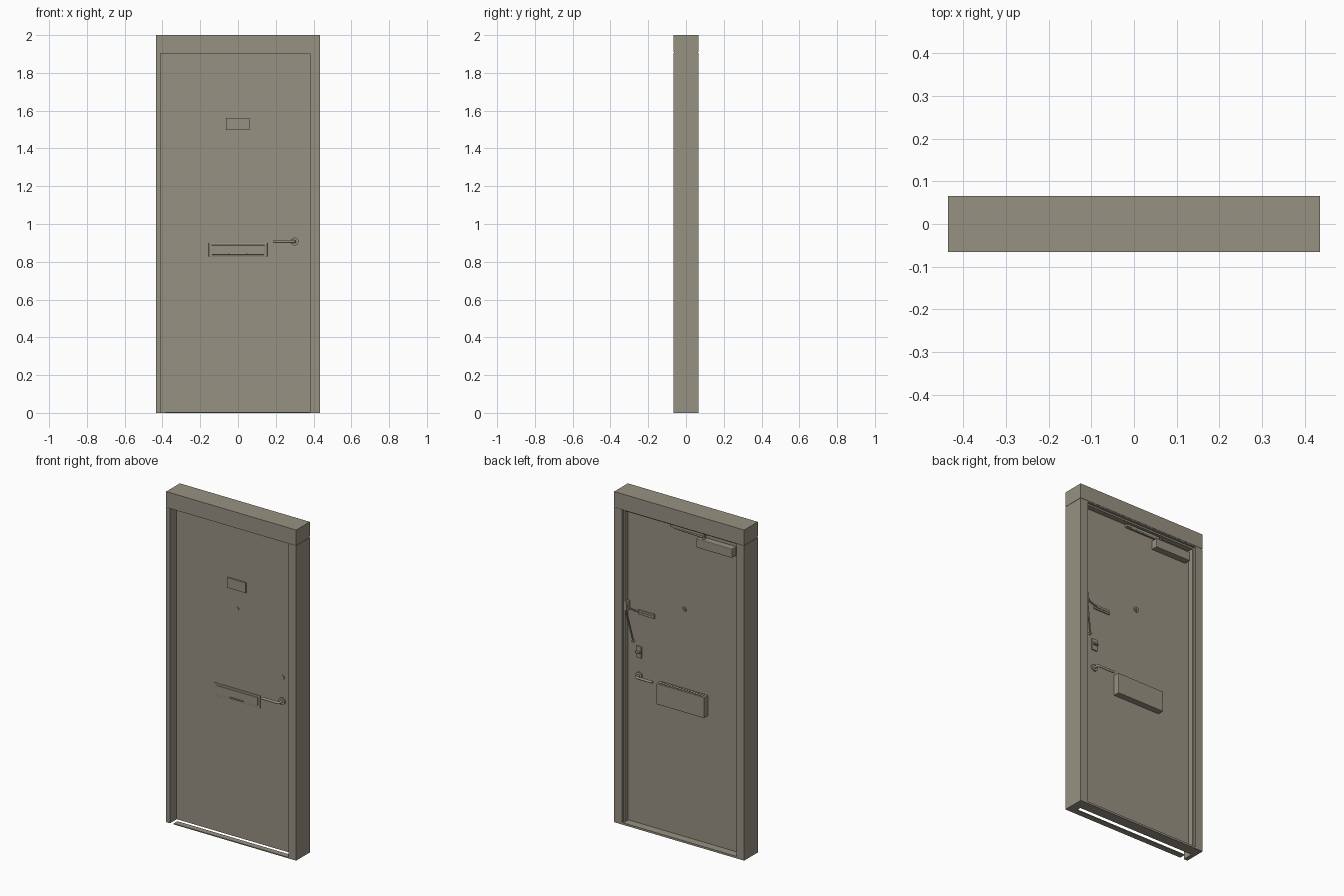
import bpy, math
from mathutils import Vector

if "Cube" in bpy.data.objects:
    bpy.data.objects.remove(bpy.data.objects["Cube"])

paint = bpy.data.materials.new("warm_grey")
paint.diffuse_color = (0.31, 0.285, 0.225, 1)
paint.use_nodes = True
paint.node_tree.nodes["Principled BSDF"].inputs["Base Color"].default_value = paint.diffuse_color

FRONT, BACK = -0.005, 0.018   # door leaf faces


def finish(ob, name, smooth=False):
    ob.name = name
    ob.data.materials.append(paint)
    if smooth:
        bpy.ops.object.shade_smooth_by_angle()
    return ob


def box(name, x, y, z, bevel=0):
    """Box from (min, max) ranges along each axis."""
    mid = [(a + b) / 2 for a, b in (x, y, z)]
    bpy.ops.mesh.primitive_cube_add(size=1, location=mid)
    ob = bpy.context.object
    ob.scale = [b - a for a, b in (x, y, z)]
    bpy.ops.object.transform_apply(location=False, rotation=False, scale=True)
    if bevel:
        mod = ob.modifiers.new("bevel", 'BEVEL')
        mod.width, mod.segments = bevel, 2
    return finish(ob, name)


def rod(name, a, b, r, sides=20):
    """Round bar between two points."""
    a, b = Vector(a), Vector(b)
    d = b - a
    bpy.ops.mesh.primitive_cylinder_add(vertices=sides, radius=r, depth=d.length,
                                        location=(a + b) / 2)
    ob = bpy.context.object
    ob.rotation_euler = d.to_track_quat('Z', 'Y').to_euler()
    return finish(ob, name, True)


def tube(name, pts, r):
    """Bent round bar through the given points."""
    cu = bpy.data.curves.new(name, 'CURVE')
    cu.dimensions = '3D'
    cu.bevel_depth, cu.bevel_resolution, cu.use_fill_caps = r, 3, True
    sp = cu.splines.new('POLY')
    sp.points.add(len(pts) - 1)
    for p, c in zip(sp.points, pts):
        p.co = (*c, 1)
    ob = bpy.data.objects.new(name, cu)
    bpy.context.collection.objects.link(ob)
    cu.materials.append(paint)


# Frame: the hinge side is rebated at the front
box("lintel", (-0.435, 0.435), (-0.065, 0.065), (1.91, 2.0))
box("lintel_joint", (-0.433, 0.433), (-0.063, 0.063), (1.903, 1.91))
box("lock_jamb", (0.382, 0.435), (-0.065, 0.065), (0, 1.905))
box("hinge_jamb_front", (-0.435, -0.41), (-0.065, 0.0), (0, 1.905))
box("hinge_jamb_back", (-0.435, -0.385), (0.0, 0.065), (0, 1.905))
box("threshold", (-0.385, 0.382), (0.0, 0.065), (0, 0.012))
box("front_sill_strip", (-0.385, 0.382), (-0.065, -0.03), (0, 0.006))

# Door leaf and its surrounding stops on the back
box("door_leaf", (-0.38, 0.377), (FRONT, BACK), (0.013, 1.9))
box("lock_stop", (0.374, 0.384), (0.0, 0.05), (0.01, 1.905))
box("hinge_stop", (-0.387, -0.374), (0.0, 0.05), (0.01, 1.905))
box("head_stop", (-0.385, 0.384), (0.0, 0.05), (1.893, 1.91))

# Front plates
box("name_plate", (-0.063, 0.06), (FRONT - 0.008, FRONT), (1.498, 1.56))
box("letter_plate", (-0.155, 0.155), (FRONT - 0.006, FRONT), (0.825, 0.9), 0.002)
box("letter_flap", (-0.14, 0.14), (FRONT - 0.01, FRONT), (0.837, 0.888), 0.002)
box("flap_pull", (-0.047, 0.047), (FRONT - 0.016, FRONT), (0.837, 0.844), 0.002)

# Peephole through the leaf
rod("peephole_front", (0, FRONT - 0.004, 1.385), (0, FRONT, 1.385), 0.01)
rod("peephole_back", (0, BACK, 1.385), (0, BACK + 0.006, 1.385), 0.016)
rod("peephole_lens", (0, BACK, 1.385), (0, BACK + 0.011, 1.385), 0.008)

# Lever handles on both faces
for side, face, s in (("front", FRONT, -1), ("back", BACK, 1)):
    rod(side + "_handle_rose", (0.3, face, 0.907), (0.3, face + s * 0.008, 0.907), 0.021)
    y = face + s * 0.034
    tube(side + "_lever", [(0.3, face, 0.907), (0.3, y - s * 0.006, 0.907),
                           (0.298, y - s * 0.002, 0.907), (0.293, y, 0.907),
                           (0.187, y, 0.907)], 0.0075)

# Lock cylinder and inside thumb turn
rod("lock_cylinder", (0.3, FRONT - 0.006, 1.05), (0.3, FRONT, 1.05), 0.015)
box("lock_plate", (0.282, 0.318), (BACK, BACK + 0.008), (1.015, 1.085), 0.002)
box("thumb_turn", (0.285, 0.315), (BACK, BACK + 0.022), (1.046, 1.056), 0.002)

# Letter box on the back with a slotted top
box("letter_box", (-0.16, 0.16), (BACK, BACK + 0.04), (0.785, 0.91), 0.003)
for i in range(16):
    x = -0.14 + i * 0.28 / 15
    box("letter_box_rib", (x - 0.005, x + 0.005), (BACK + 0.006, BACK + 0.034), (0.908, 0.913))

# Door closer with its slide rail and arm
box("closer_body", (-0.35, -0.11), (BACK, BACK + 0.042), (1.805, 1.86), 0.004)
box("closer_rail", (-0.15, 0.08), (BACK, BACK + 0.022), (1.874, 1.888))
rod("closer_spindle", (-0.15, BACK + 0.022, 1.855), (-0.15, BACK + 0.022, 1.873), 0.009)
tube("closer_arm", [(-0.15, BACK + 0.022, 1.868), (0.05, BACK + 0.018, 1.872)], 0.005)

# Safety chain: track on the leaf, arm to the jamb, hanging chain
box("chain_track", (0.195, 0.305), (BACK, BACK + 0.008), (1.278, 1.305), 0.002)
box("chain_slot", (0.205, 0.295), (BACK, BACK + 0.011), (1.288, 1.294))
box("chain_anchor", (0.362, 0.378), (BACK, BACK + 0.032), (1.29, 1.345), 0.002)
tube("chain_arm", [(0.37, BACK + 0.025, 1.325), (0.34, BACK + 0.016, 1.302),
                   (0.29, BACK + 0.01, 1.292)], 0.004)
tube("hanging_chain", [(0.37, BACK + 0.028, 1.295), (0.335, BACK + 0.01, 1.11)], 0.004)
rod("chain_knob", (0.335, BACK, 1.108), (0.335, BACK + 0.016, 1.108), 0.007)
